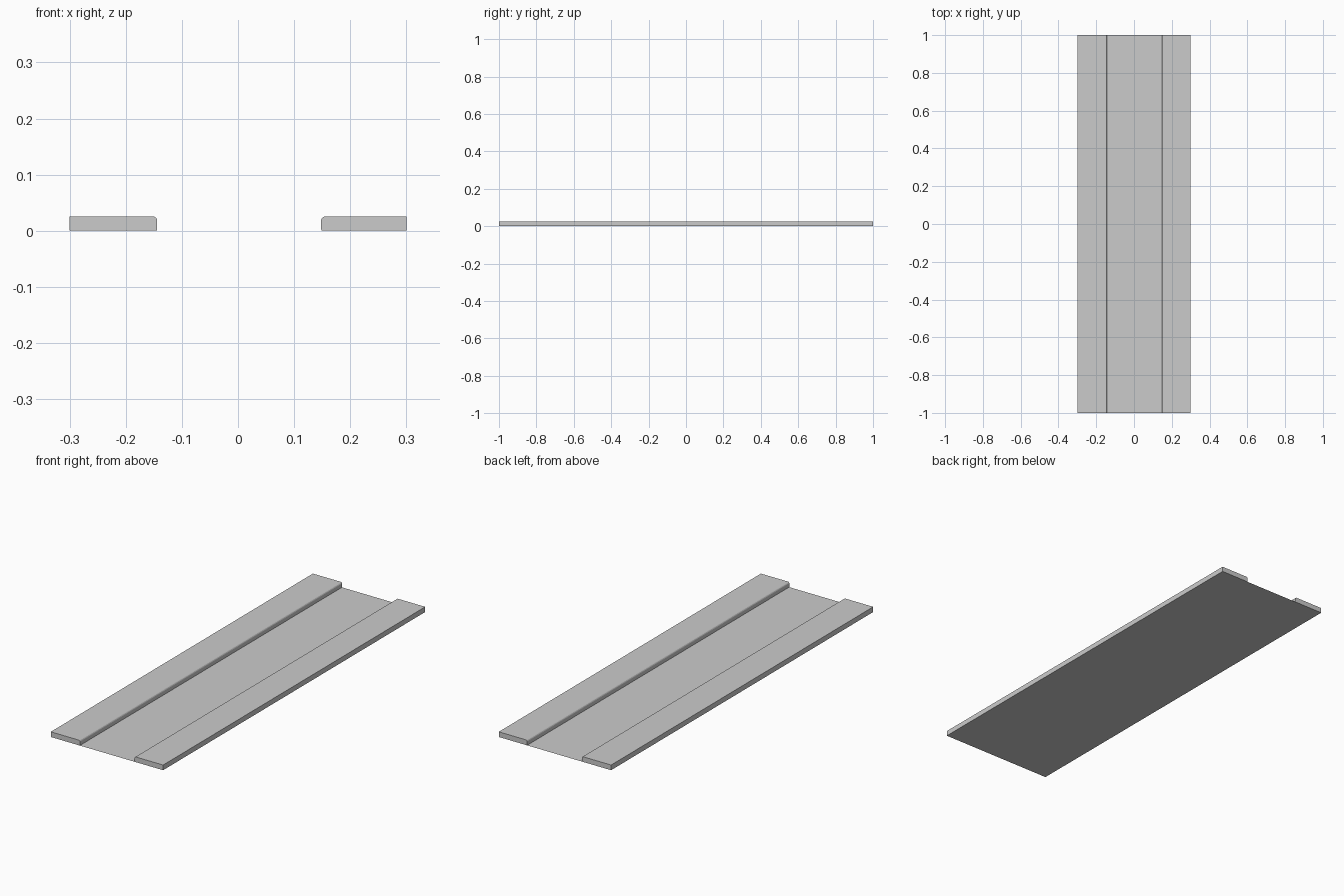
import bpy
import bmesh

if "Cube" in bpy.data.objects:
    bpy.data.objects.remove(bpy.data.objects["Cube"])

LENGTH = 2.0
HALF_W = 0.30
HEIGHT = 0.025


def finish(bm, name):
    bmesh.ops.recalc_face_normals(bm, faces=bm.faces)
    mesh = bpy.data.meshes.new(name)
    bm.to_mesh(mesh)
    bm.free()
    obj = bpy.data.objects.new(name, mesh)
    bpy.context.collection.objects.link(obj)
    return obj


def sidewalk(name, side, inner):
    """Extrude a slab profile with a softened inner kerb; underside rests on the road sheet."""
    profile = [(HALF_W, 0), (HALF_W, HEIGHT), (inner + 0.005, HEIGHT),
               (inner + 0.002, HEIGHT - 0.002), (inner, HEIGHT - 0.006),
               (inner, 0.004), (inner + 0.001, 0)]
    bm = bmesh.new()
    face = bm.faces.new([bm.verts.new((side * x, -LENGTH / 2, z)) for x, z in profile])
    ext = bmesh.ops.extrude_face_region(bm, geom=[face], use_keep_orig=True)
    moved = [g for g in ext["geom"] if isinstance(g, bmesh.types.BMVert)]
    bmesh.ops.translate(bm, verts=moved, vec=(0, LENGTH, 0))
    bmesh.ops.recalc_face_normals(bm, faces=bm.faces)
    # Drop the hidden underside, which would coincide with the road
    under = [f for f in bm.faces if all(abs(v.co.z) < 1e-6 for v in f.verts)]
    bmesh.ops.delete(bm, geom=under, context='FACES')
    return finish(bm, name)


# Flat road sheet spanning the full width
bm = bmesh.new()
bm.faces.new([bm.verts.new(c) for c in (
    (-HALF_W, -LENGTH / 2, 0), (HALF_W, -LENGTH / 2, 0),
    (HALF_W, LENGTH / 2, 0), (-HALF_W, LENGTH / 2, 0))])
road = finish(bm, "road_surface")
if road.data.polygons[0].normal.z < 0:
    road.data.flip_normals()

# Raised sidewalks, the left one slightly wider
sidewalk("left_sidewalk", -1, 0.144)
sidewalk("right_sidewalk", 1, 0.148)
